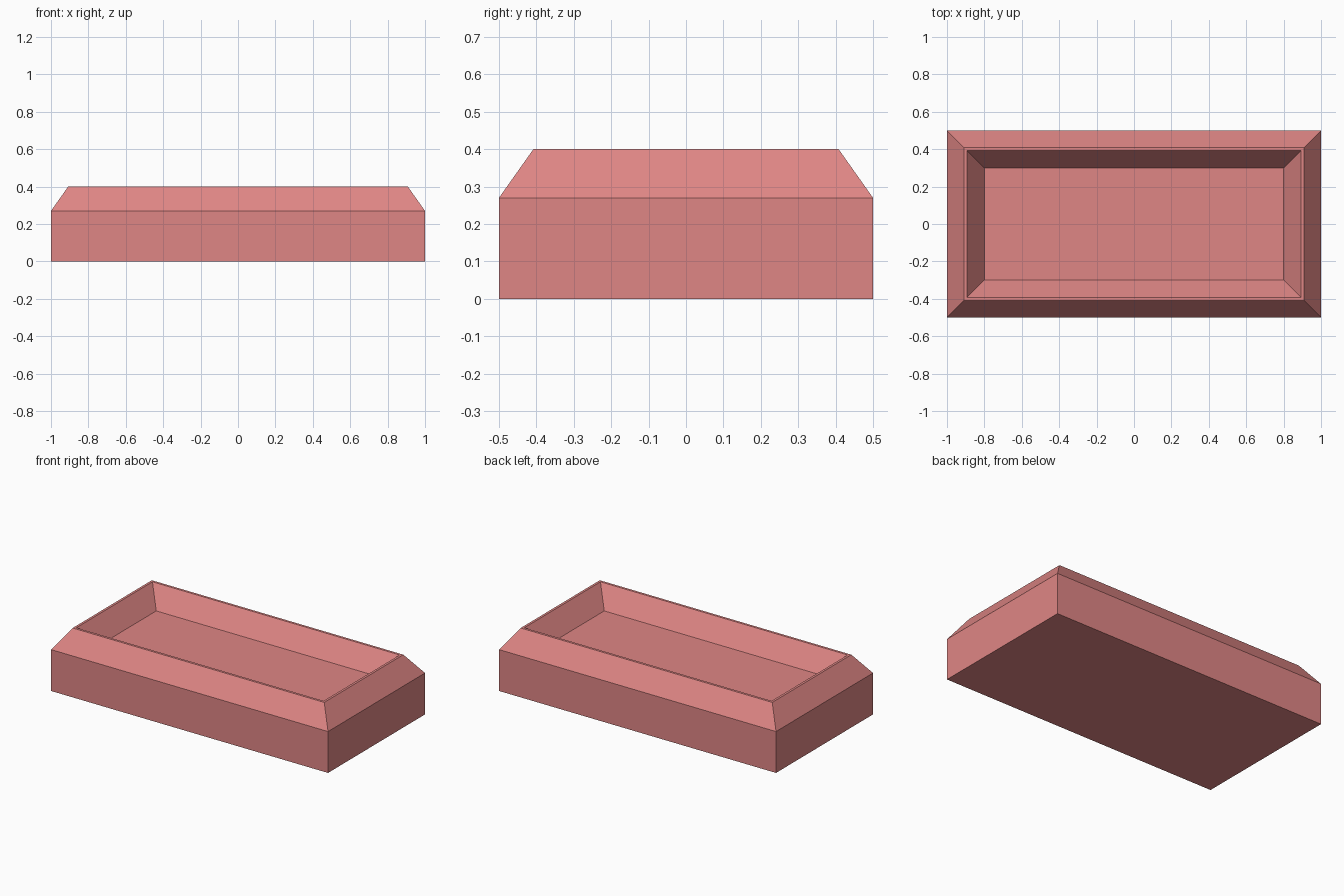
import bpy
import bmesh

cube = bpy.data.objects.get("Cube")
if cube:
    bpy.data.objects.remove(cube, do_unlink=True)

# Single soft red material
color = (0.74, 0.24, 0.235, 1.0)
mat = bpy.data.materials.new("soft_red")
mat.use_nodes = True
mat.diffuse_color = color
mat.node_tree.nodes["Principled BSDF"].inputs["Base Color"].default_value = color

# Tray wall profile: inset from the outer edge, height
half_x, half_y = 1.0, 0.5
profile = [(0, 0), (0, 0.27), (0.092, 0.4), (0.108, 0.4), (0.2, 0.27)]
corners = [(-1, -1), (1, -1), (1, 1), (-1, 1)]

bm = bmesh.new()
rings = [[bm.verts.new((sx * (half_x - inset), sy * (half_y - inset), z))
          for sx, sy in corners] for inset, z in profile]

# Underside, recessed floor, and the mitred walls between rings
bm.faces.new(reversed(rings[0]))
bm.faces.new(rings[-1])
for low, high in zip(rings, rings[1:]):
    for i in range(4):
        j = (i + 1) % 4
        bm.faces.new((low[i], low[j], high[j], high[i]))
bmesh.ops.recalc_face_normals(bm, faces=bm.faces)

mesh = bpy.data.meshes.new("bevelled_tray")
bm.to_mesh(mesh)
bm.free()
mesh.materials.append(mat)
tray = bpy.data.objects.new("bevelled_tray", mesh)
bpy.context.collection.objects.link(tray)
